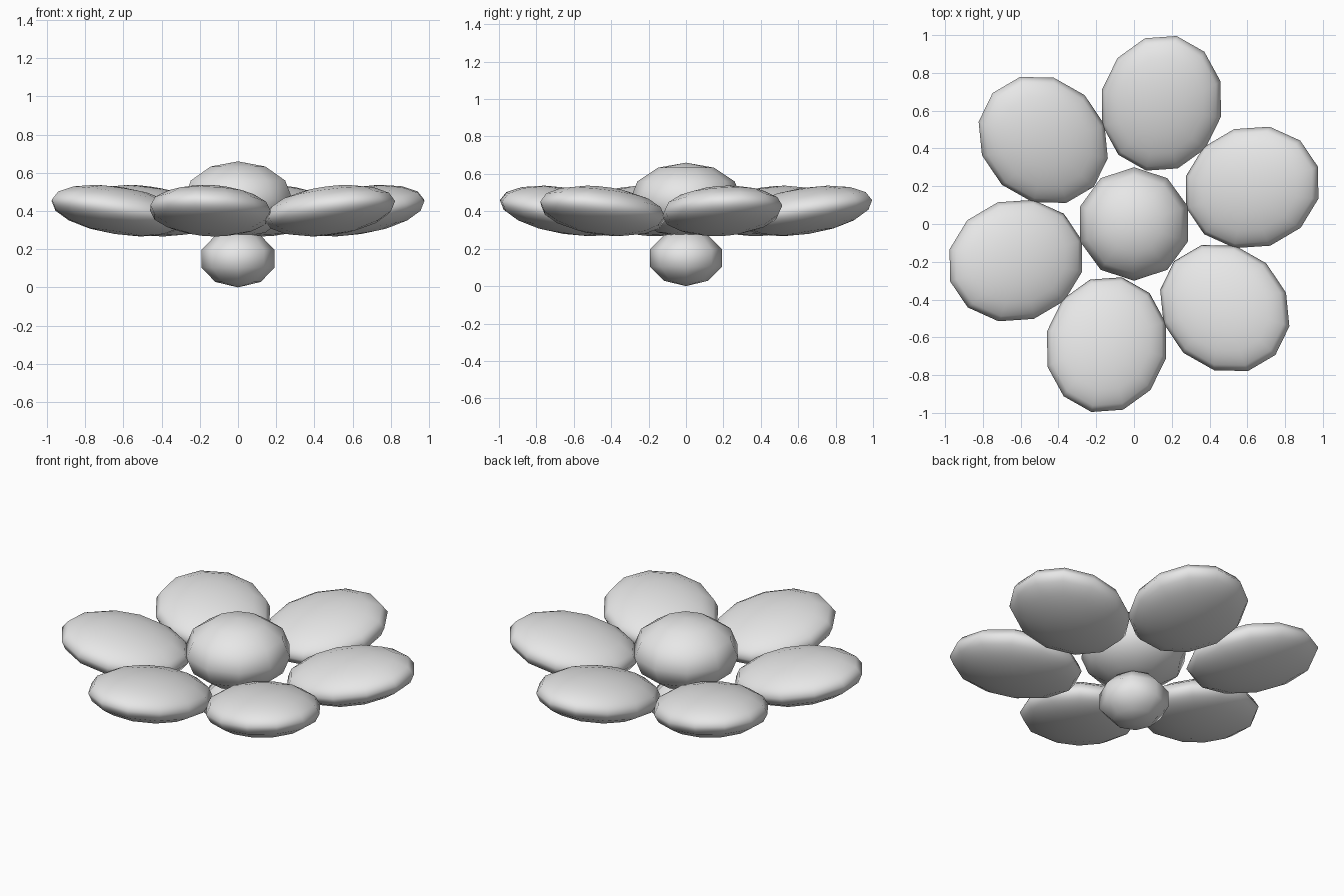
import bpy, math

if "Cube" in bpy.data.objects:
    bpy.data.objects.remove(bpy.data.objects["Cube"])

# One plain grey for the whole flower
grey = bpy.data.materials.new("plain_grey")
grey.diffuse_color = (0.8, 0.8, 0.8, 1.0)
grey.use_nodes = True
grey.node_tree.nodes["Principled BSDF"].inputs["Base Color"].default_value = grey.diffuse_color


def ellipsoid(name, segments, rings, location, size, rotation=(0, 0, 0)):
    """Smooth low-poly sphere stretched to the given semi-axes."""
    bpy.ops.mesh.primitive_uv_sphere_add(
        segments=segments, ring_count=rings, radius=1, location=location, rotation=rotation)
    obj = bpy.context.object
    obj.name = name
    obj.scale = size
    obj.data.materials.append(grey)
    bpy.ops.object.shade_smooth()
    return obj


# Bulb under the flower and domed centre
ellipsoid("base_bulb", 8, 5, (0, 0, 0.15), (0.202, 0.202, 0.15))
ellipsoid("flower_centre", 10, 6, (0, 0, 0.46), (0.3, 0.3, 0.2))

# Six petals in a ring, outer tips tilted upward
for i in range(6):
    a = math.radians(17.2 + 60 * i)
    ellipsoid(f"petal_{i + 1}", 12, 8,
              (0.655 * math.cos(a), 0.655 * math.sin(a), 0.402),
              (0.37, 0.323, 0.124), (0, math.radians(-9), a))
